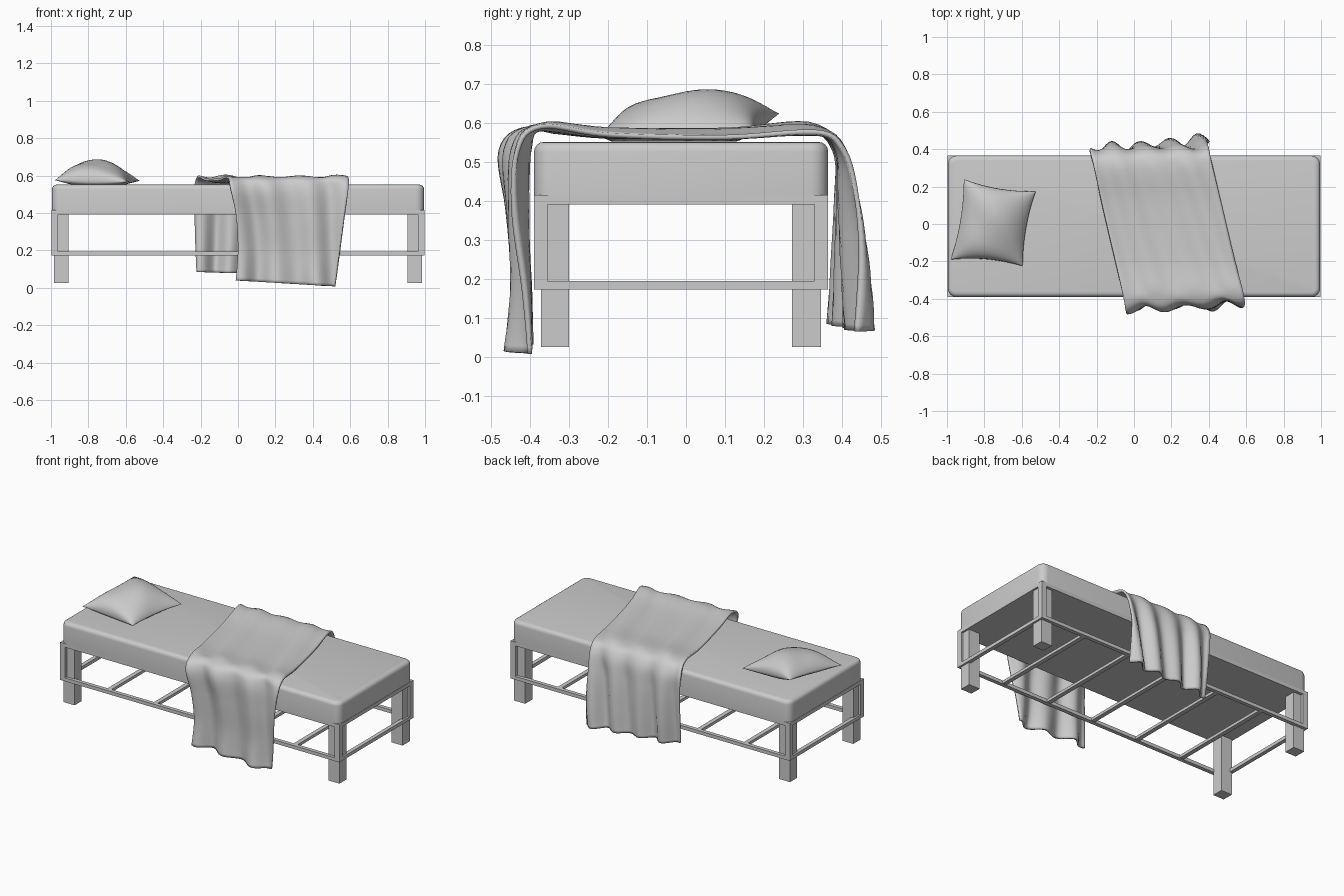
import bpy, bmesh, math
from mathutils import Vector

if "Cube" in bpy.data.objects:
    bpy.data.objects.remove(bpy.data.objects["Cube"])


def finish(name, bm, smooth=None):
    bmesh.ops.recalc_face_normals(bm, faces=bm.faces)
    me = bpy.data.meshes.new(name)
    bm.to_mesh(me)
    bm.free()
    ob = bpy.data.objects.new(name, me)
    bpy.context.collection.objects.link(ob)
    if smooth:
        bpy.ops.object.select_all(action='DESELECT')
        ob.select_set(True)
        bpy.context.view_layer.objects.active = ob
        bpy.ops.object.shade_smooth_by_angle(angle=math.radians(smooth))
    return ob


def add_box(bm, x0, x1, y0, y1, z0, z1):
    vs = bmesh.ops.create_cube(bm, size=1)['verts']
    for v in vs:
        v.co = Vector(((x0 + x1) / 2 + v.co.x * (x1 - x0),
                       (y0 + y1) / 2 + v.co.y * (y1 - y0),
                       (z0 + z1) / 2 + v.co.z * (z1 - z0)))


def box(name, *dims):
    bm = bmesh.new()
    add_box(bm, *dims)
    return finish(name, bm)


def grid_faces(bm, rows):
    for a, b in zip(rows, rows[1:]):
        for i in range(len(a) - 1):
            bm.faces.new((a[i], a[i + 1], b[i + 1], b[i]))


X, Y0, Y1 = 0.997, -0.39, 0.365

# Mattress: rounded corners and rounded top edge
bm = bmesh.new()
add_box(bm, -0.995, 0.995, Y0, Y1, 0.415, 0.552)
upright = [e for e in bm.edges if abs(e.verts[0].co.z - e.verts[1].co.z) > 0.1]
bmesh.ops.bevel(bm, geom=upright, offset=0.045, segments=4, profile=0.5, affect='EDGES')
rim = [e for e in bm.edges if min(v.co.z for v in e.verts) > 0.55]
bmesh.ops.bevel(bm, geom=rim, offset=0.025, segments=4, profile=0.5, affect='EDGES')
finish("mattress", bm, 40)

# Bed base, legs and corner posts
box("bed_base", -X, X, Y0, Y1, 0.392, 0.416)
for sx, side in ((-1, "left"), (1, "right")):
    xs = sorted((sx * 0.985, sx * 0.907))
    xp = sorted((sx * X, sx * (X - 0.035)))
    for end, ly, py in (("front", (-0.372, -0.30), (Y0, Y0 + 0.035)),
                        ("back", (0.272, 0.346), (Y1 - 0.035, Y1))):
        box(f"{end}_{side}_leg", *xs, *ly, 0.026, 0.40)
        box(f"{end}_{side}_post", *xp, *py, 0.173, 0.40)
    xr = sorted((sx * X, sx * (X - 0.025)))
    box(f"{side}_rail", *xr, Y0, Y1, 0.173, 0.195)
box("front_rail", -X, X, Y0, Y0 + 0.025, 0.173, 0.195)
box("back_rail", -X, X, Y1 - 0.025, Y1, 0.173, 0.195)

# Lower cross slats
for i in range(1, 6):
    x = -X + 2 * X * i / 6
    box(f"cross_slat_{i}", x - 0.014, x + 0.014, Y0 + 0.01, Y1 - 0.01, 0.175, 0.193)

# Pillow: two puffed sheets meeting along a pinched seam
FL, FR = Vector((-0.98, -0.19, 0.575)), Vector((-0.595, -0.225, 0.567))
BL, BR = Vector((-0.91, 0.24, 0.625)), Vector((-0.525, 0.175, 0.572))
N = 24
bm = bmesh.new()
for top in (True, False):
    rows = []
    for j in range(N + 1):
        v = math.sin((j / N - 0.5) * math.pi)
        row = []
        for i in range(N + 1):
            u = math.sin((i / N - 0.5) * math.pi)
            s = (u * (1 - 0.09 * (1 - v * v)) + 1) / 2
            t = (v * (1 - 0.09 * (1 - u * u)) + 1) / 2
            p = FL.lerp(FR, s).lerp(BL.lerp(BR, s), t)
            h = max(0, 1 - u * u) ** 0.7 * max(0, 1 - v * v) ** 0.4
            h *= 1 + 0.06 * math.sin(3 * u + 4 * v)
            p.z = p.z + 0.097 * h if top else max(0.553, p.z - 0.05 * h)
            row.append(bm.verts.new(p))
        rows.append(row)
    grid_faces(bm, rows)
bmesh.ops.remove_doubles(bm, verts=bm.verts, dist=0.0005)
finish("pillow", bm, 60)

# Blanket: stations from front hem over the bed to back hem
# (x left, x right, y left, y right, z left, z right, fold depth)
st = [(-0.01, 0.52, -0.43, -0.43, 0.040, 0.008, 0.026),
      (0.00, 0.54, -0.425, -0.425, 0.20, 0.17, 0.018),
      (-0.01, 0.565, -0.44, -0.43, 0.38, 0.36, 0.018),
      (-0.04, 0.59, -0.46, -0.415, 0.53, 0.53, 0.016),
      (-0.055, 0.585, -0.395, -0.37, 0.587, 0.59, 0.008),
      (-0.10, 0.54, -0.20, -0.20, 0.575, 0.575, 0.007),
      (-0.17, 0.47, 0.10, 0.10, 0.575, 0.572, 0.007),
      (-0.215, 0.415, 0.31, 0.33, 0.592, 0.580, 0.007),
      (-0.235, 0.40, 0.39, 0.40, 0.53, 0.53, 0.008),
      (-0.23, 0.39, 0.405, 0.42, 0.40, 0.40, 0.018),
      (-0.225, 0.395, 0.40, 0.44, 0.22, 0.22, 0.024),
      (-0.22, 0.40, 0.39, 0.455, 0.085, 0.066, 0.024)]


def spline(k, t, c):
    p = [st[min(max(k + d, 0), len(st) - 1)][c] for d in (-1, 0, 1, 2)]
    return 0.5 * (2 * p[1] + (p[2] - p[0]) * t + (2 * p[0] - 5 * p[1] + 4 * p[2] - p[3]) * t * t
                  + (3 * p[1] - p[0] - 3 * p[2] + p[3]) * t ** 3)


bm = bmesh.new()
rows = []
STEPS, M = 6, 40
for q in range((len(st) - 1) * STEPS + 1):
    k = min(q // STEPS, len(st) - 2)
    t = q / STEPS - k
    xl, xr, yl, yr, zl, zr, amp = (spline(k, t, c) for c in range(7))
    w = q / STEPS / (len(st) - 1)
    waves = 2.6 + 1.4 * w
    row = []
    for i in range(M + 1):
        u = i / M
        y, z = yl + (yr - yl) * u, zl + (zr - zl) * u
        f = amp * math.sin(2 * math.pi * waves * u + 1.0 + 3 * w) * (1 + 0.3 * math.sin(9 * u))
        drape = min(1, max(0, (abs(y + 0.01) - 0.33) / 0.06))
        y += f * drape * math.copysign(1, y)
        z += f * (1 - drape)
        row.append(bm.verts.new((xl + (xr - xl) * u, y, z)))
    rows.append(row)
grid_faces(bm, rows)
blanket = finish("blanket", bm, 60)
mod = blanket.modifiers.new("thickness", 'SOLIDIFY')
mod.thickness = 0.012
mod.offset = 0
